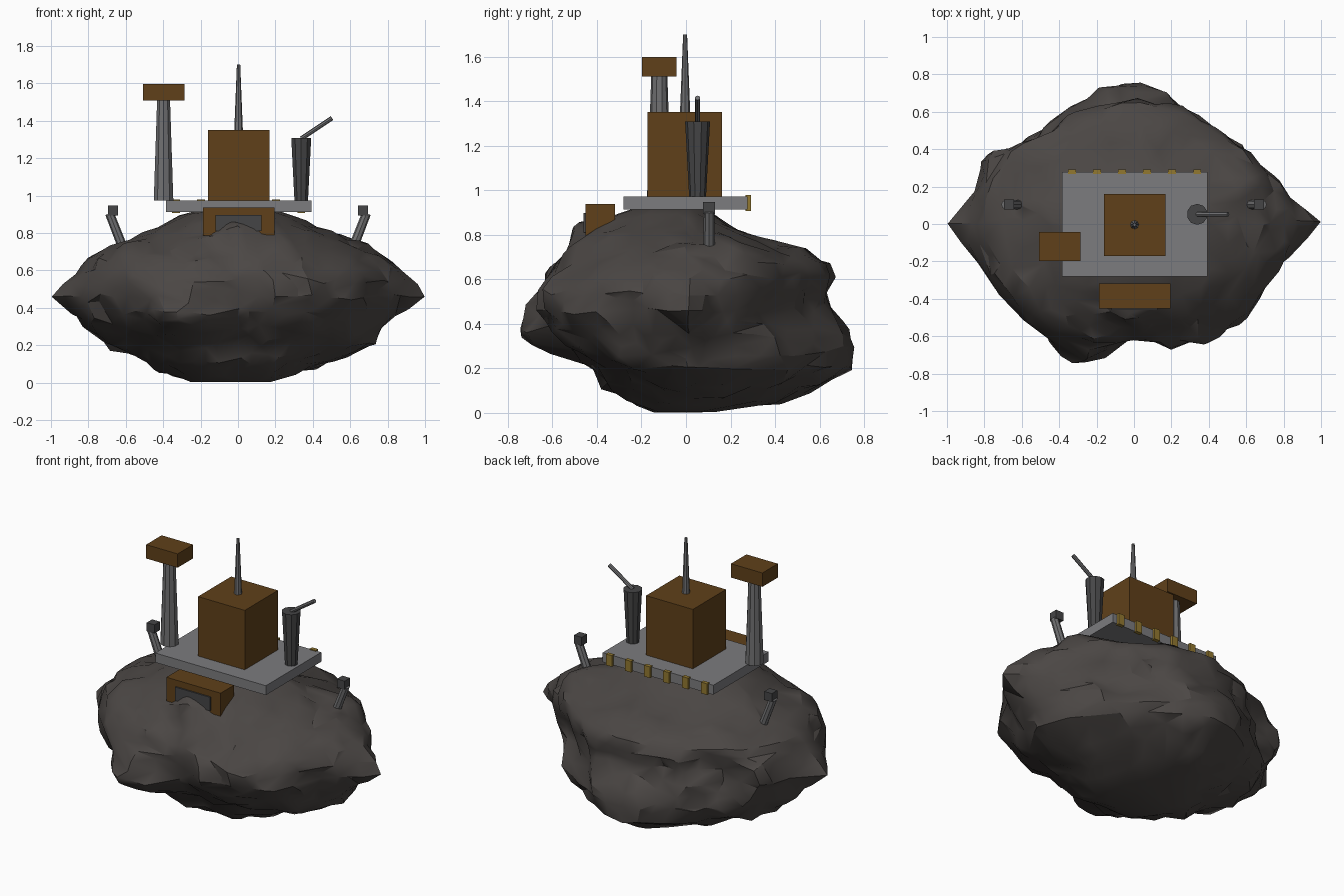
import bpy, bmesh, math
from mathutils import Vector, noise

old = bpy.data.objects.get("Cube")
if old:
    bpy.data.objects.remove(old)


def material(name, rgb):
    m = bpy.data.materials.new(name)
    m.use_nodes = True
    m.diffuse_color = (*rgb, 1)
    m.node_tree.nodes["Principled BSDF"].inputs["Base Color"].default_value = (*rgb, 1)
    return m


ROCK = material("dark rock", (0.07, 0.062, 0.058))
BROWN = material("rust brown", (0.115, 0.051, 0.01))
GREY = material("light grey", (0.2, 0.2, 0.21))
STEEL = material("mid grey", (0.16, 0.16, 0.165))
DARK = material("dark grey", (0.06, 0.06, 0.062))
YELLOW = material("ochre yellow", (0.29, 0.19, 0.03))


def finish(name, bm, mat):
    bmesh.ops.recalc_face_normals(bm, faces=bm.faces)
    me = bpy.data.meshes.new(name)
    bm.to_mesh(me)
    bm.free()
    me.materials.append(mat)
    ob = bpy.data.objects.new(name, me)
    bpy.context.collection.objects.link(ob)
    return ob


def box(name, lo, hi, mat):
    bm = bmesh.new()
    lo, hi = Vector(lo), Vector(hi)
    bmesh.ops.create_cube(bm, size=1)
    for v in bm.verts:
        v.co = (lo + hi) / 2 + v.co * (hi - lo)
    return finish(name, bm, mat)


def rod(name, a, b, r1, r2, mat, sides=8):
    bm = bmesh.new()
    a, b = Vector(a), Vector(b)
    d = b - a
    bmesh.ops.create_cone(bm, cap_ends=True, segments=sides, radius1=r1, radius2=r2, depth=d.length)
    rot = d.to_track_quat('Z', 'Y')
    for v in bm.verts:
        v.co = rot @ v.co + (a + b) / 2
    return finish(name, bm, mat)


# Asteroid: rings (z, -x, +x, -y, +y extents) following one plan outline
RINGS = [(.003, .25, .17, .15, .12), (.05, .37, .34, .26, .4), (.12, .52, .51, .37, .55),
         (.2, .7, .74, .42, .65), (.3, .83, .79, .57, .67), (.38, .91, .87, .63, .64),
         (.46, 1, 1, .66, .61), (.54, .93, .955, .67, .6), (.61, .84, .87, .64, .64),
         (.67, .81, .77, .59, .63), (.73, .69, .69, .53, .53), (.78, .56, .57, .475, .33),
         (.84, .44, .43, .4, .2), (.89, .32, .31, .32, .13), (.925, .2, .2, .22, .08)]
PLAN = [(1, .02), (.88, .16), (.77, .37), (.55, .6), (.38, .79), (.2, .97), (0, 1), (-.22, .99),
        (-.4, .91), (-.55, .66), (-.77, .56), (-.86, .28), (-1, 0), (-.83, -.38), (-.65, -.65),
        (-.48, -.86), (-.25, -.92), (0, -.9), (.2, -1), (.4, -.97), (.55, -.8), (.67, -.61),
        (.76, -.35), (.9, -.15)]
# Lobes: centre, push, spread
LOBES = [((-.31, -.6, .33), (-.02, -.18, -.01), .13), ((-.02, .65, .28), (0, .1, 0), .2),
         ((-.13, -.62, .34), (0, -.06, 0), .09), ((.62, .24, .75), (0, 0, .05), .09),
         ((-.63, -.38, .62), (-.03, -.03, .01), .14), ((.05, -.6, .32), (0, .05, 0), .08),
         ((-.62, -.38, .3), (.03, .04, 0), .14), ((-.76, .32, .56), (-.02, .04, .02), .13),
         ((-.02, -.43, .79), (0, -.07, .05), .065)]


def lerp_row(rows, t):
    i = min(int(t), len(rows) - 2)
    f = t - i
    return [p + (q - p) * f for p, q in zip(rows[i], rows[i + 1])]


bm = bmesh.new()
seg, levels = 72, 43
loop = PLAN + PLAN[:1]
grid = []
for j in range(levels):
    z, xn, xp, yn, yp = lerp_row(RINGS, j * (len(RINGS) - 1) / (levels - 1))
    ring = []
    for i in range(seg):
        u, w = lerp_row(loop, i * len(PLAN) / seg)
        n = Vector((u, w)).normalized()
        k = min(1, abs(z - .46) / .2) * .75   # rounder away from the waist
        u, w = u + (n.x - u) * k, w + (n.y - w) * k
        p = Vector((u * (xp if u > 0 else xn), w * (yp if w > 0 else yn), z))
        for c, push, s in LOBES:
            p += Vector(push) * math.exp(-(p - Vector(c)).length_squared / (2 * s * s))
        ring.append(bm.verts.new(p))
    grid.append(ring)
for a, b in zip(grid, grid[1:]):
    for i in range(seg):
        k = (i + 1) % seg
        bm.faces.new((a[i], a[k], b[k], b[i]))
bm.faces.new(grid[0])
bm.faces.new(grid[-1])
bm.normal_update()
# Chipped surface: broad swells plus cell facets
moves = []
for v in bm.verts:
    fade = min(1, v.co.z / .1, max(0, .95 - v.co.z) / .2) * min(1, (1.02 - abs(v.co.x)) / .2)
    cells = noise.voronoi(v.co * 4.5)[0]
    d = .022 * noise.noise(v.co * 4) + .05 * (cells[1] - cells[0] - .26)
    d += .018 * noise.noise(v.co * 9)
    moves.append(v.normal * d * fade)
for v, m in zip(bm.verts, moves):
    v.co += m
bmesh.ops.triangulate(bm, faces=bm.faces)
rock = finish("asteroid", bm, ROCK)
dec = rock.modifiers.new("chips", 'DECIMATE')
dec.ratio = .22
bpy.ops.object.select_all(action='DESELECT')
bpy.context.view_layer.objects.active = rock
rock.select_set(True)
bpy.ops.object.modifier_apply(modifier="chips")
bpy.ops.object.shade_smooth_by_angle(angle=math.radians(30))

# Landing deck with central block and mast
box("deck", (-.386, -.28, .913), (.392, .277, .973), GREY)
box("main_block", (-.161, -.172, .973), (.168, .161, 1.351), BROWN)
rod("mast", (.003, -.004, 1.35), (.003, -.004, 1.7), .023, .009, STEEL)

# Watch tower
rod("tower_column", (-.398, -.12, .973), (-.398, -.12, 1.52), .055, .036, STEEL, 10)
box("tower_cabin", (-.508, -.197, 1.51), (-.287, -.042, 1.598), BROWN)

# Flared turret with raised barrel
rod("turret", (.338, .052, .973), (.338, .052, 1.308), .038, .056, DARK, 10)
rod("turret_barrel", (.338, .052, 1.305), (.503, .052, 1.415), .012, .012, STEEL)

# Sensor posts on both flanks
for side, s in (("left", 1), ("right", -1)):
    rod(side + "_post", (s * .603, .104, .69), (s * .687, .104, .905), .026, .024, STEEL)
    box(side + "_sensor", (s * .669 - .027, .077, .893), (s * .669 + .027, .131, .947), DARK)

# Ochre lamps along the back edge
for i in range(6):
    x = -.332 + i * .134
    box(f"lamp_{i + 1}", (x - .021, .268, .908), (x + .021, .292, .979), YELLOW)

# Hangar: wedge-bottomed hood with a dark doorway
hood = box("hangar_hood", (-.187, -.452, .787), (.194, -.318, .938), BROWN)
for v in hood.data.vertices:
    if v.co.z < .9 and v.co.y > -.4:
        v.co.z = .87
box("hangar_door", (-.119, -.461, .81), (.125, -.452, .897), DARK)
